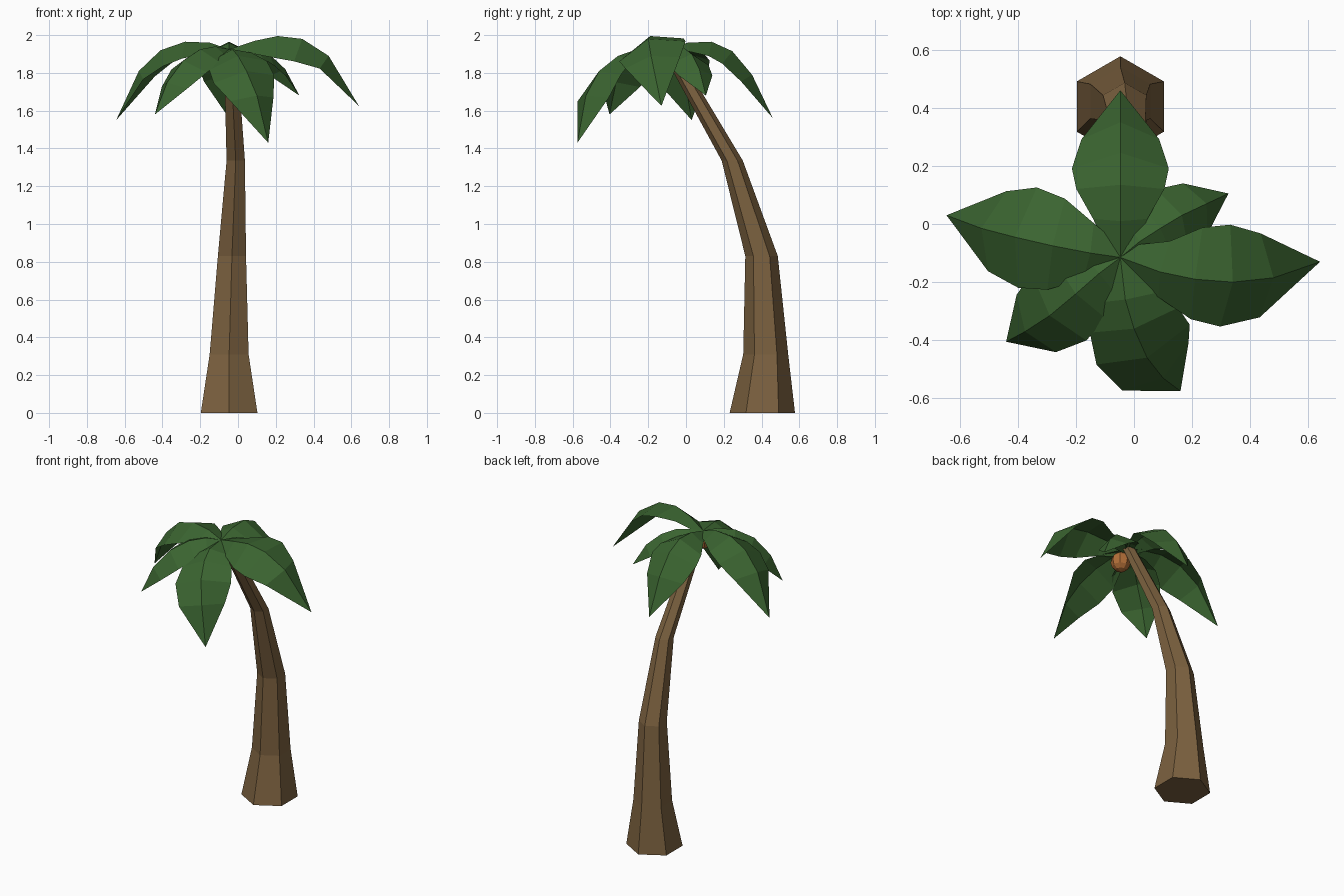
import bpy, bmesh, math
from mathutils import Vector

if "Cube" in bpy.data.objects:
    bpy.data.objects.remove(bpy.data.objects["Cube"])

CX = -0.047


def material(name, rgb):
    m = bpy.data.materials.new(name)
    m.diffuse_color = (*rgb, 1)
    m.use_nodes = True
    m.node_tree.nodes["Principled BSDF"].inputs["Base Color"].default_value = m.diffuse_color
    return m


def finish(name, bm, mat, fix_normals=True):
    if fix_normals:
        bmesh.ops.recalc_face_normals(bm, faces=bm.faces[:])
    me = bpy.data.meshes.new(name)
    bm.to_mesh(me)
    bm.free()
    me.materials.append(mat)
    ob = bpy.data.objects.new(name, me)
    bpy.context.collection.objects.link(ob)
    return ob


green = material("leaf_green", (0.043, 0.128, 0.03))
brown = material("bark_brown", (0.2, 0.12, 0.05))
orange = material("nut_orange", (0.45, 0.16, 0.04))

# Trunk: hexagonal rings (x, y, z, radius) along a bend
bm = bmesh.new()
rings = []
for x, y, z, r in [(CX, 0.404, 0, 0.173), (CX, 0.422, 0.31, 0.119),
                   (-0.032, 0.40, 0.83, 0.086), (-0.012, 0.245, 1.335, 0.056),
                   (-0.04, -0.09, 1.92, 0.04)]:
    rings.append([bm.verts.new((x + r * math.cos(a), y + r * math.sin(a), z))
                  for a in (math.radians(30 + 60 * k) for k in range(6))])
for lo, hi in zip(rings, rings[1:]):
    for k in range(6):
        j = (k + 1) % 6
        bm.faces.new((lo[k], lo[j], hi[j], hi[k]))
bm.faces.new(rings[0][::-1])
bm.faces.new(rings[-1])
finish("trunk", bm, brown)

# Leaves: folded blades swept along a drooping ridge
HUB = (CX, -0.115, 1.925)
WIDTHS = [0.04, 0.105, 0.17, 0.187, 0.15, 0.0]


def leaf(name, ridge, fold=27, roll=0, scale=1.0):
    pts = [Vector(p) for p in [HUB] + ridge]
    bm = bmesh.new()
    rows = []
    for i, p in enumerate(pts[:-1]):
        t = (pts[i + 1] - pts[max(i - 1, 0)]).normalized()
        s = t.cross(Vector((0, 0, 1))).normalized()
        n = s.cross(t)
        row = []
        for g in (-1, 0, 1):
            a = math.radians(-fold + g * roll)
            d = s * g * math.cos(a) + n * math.sin(a) * abs(g)
            row.append(bm.verts.new(p + d * WIDTHS[i] * scale))
        rows.append(row)
    for a, b in zip(rows, rows[1:]):
        for k in (0, 1):
            bm.faces.new((a[k], a[k + 1], b[k + 1], b[k]))
    tip = bm.verts.new(pts[-1])
    for k in (0, 1):
        bm.faces.new((rows[-1][k], rows[-1][k + 1], tip))
    for f in bm.faces:
        f.normal_update()
    if sum(f.normal.z for f in bm.faces) < 0:
        bmesh.ops.reverse_faces(bm, faces=bm.faces[:])
    finish(name, bm, green, False)


leaf("leaf_back", [(CX, 0.01, 1.96), (CX, 0.135, 1.965), (CX, 0.245, 1.915),
                   (CX, 0.35, 1.79), (CX, 0.46, 1.56)])
leaf("leaf_right", [(0.09, -0.165, 1.97), (0.21, -0.19, 1.995), (0.34, -0.2, 1.98),
                    (0.48, -0.185, 1.89), (0.64, -0.13, 1.625)], 22, -18, 1.06)
leaf("leaf_left", [(-0.15, -0.10, 1.96), (-0.28, -0.075, 1.965), (-0.41, -0.045, 1.92),
                   (-0.525, -0.015, 1.81), (-0.645, 0.03, 1.55)], 25, 6, 1.04)
leaf("leaf_front", [(-0.03, -0.26, 1.925), (0.0, -0.36, 1.89), (0.045, -0.46, 1.81),
                    (0.10, -0.53, 1.68), (0.16, -0.575, 1.43)], 20, -10)
leaf("leaf_front_left", [(-0.12, -0.17, 1.94), (-0.20, -0.24, 1.925), (-0.29, -0.315, 1.865),
                         (-0.375, -0.37, 1.75), (-0.44, -0.405, 1.58)], 25, 4, 0.88)
leaf("leaf_back_right", [(0.02, -0.06, 1.94), (0.09, -0.015, 1.935), (0.165, 0.03, 1.90),
                         (0.25, 0.07, 1.82), (0.325, 0.105, 1.68)], 30, 0, 0.75)

# Nut hanging beneath the crown
bm = bmesh.new()
bmesh.ops.create_uvsphere(bm, u_segments=8, v_segments=6, radius=0.063)
bmesh.ops.translate(bm, verts=bm.verts[:], vec=(-0.02, -0.15, 1.85))
finish("nut", bm, orange)
